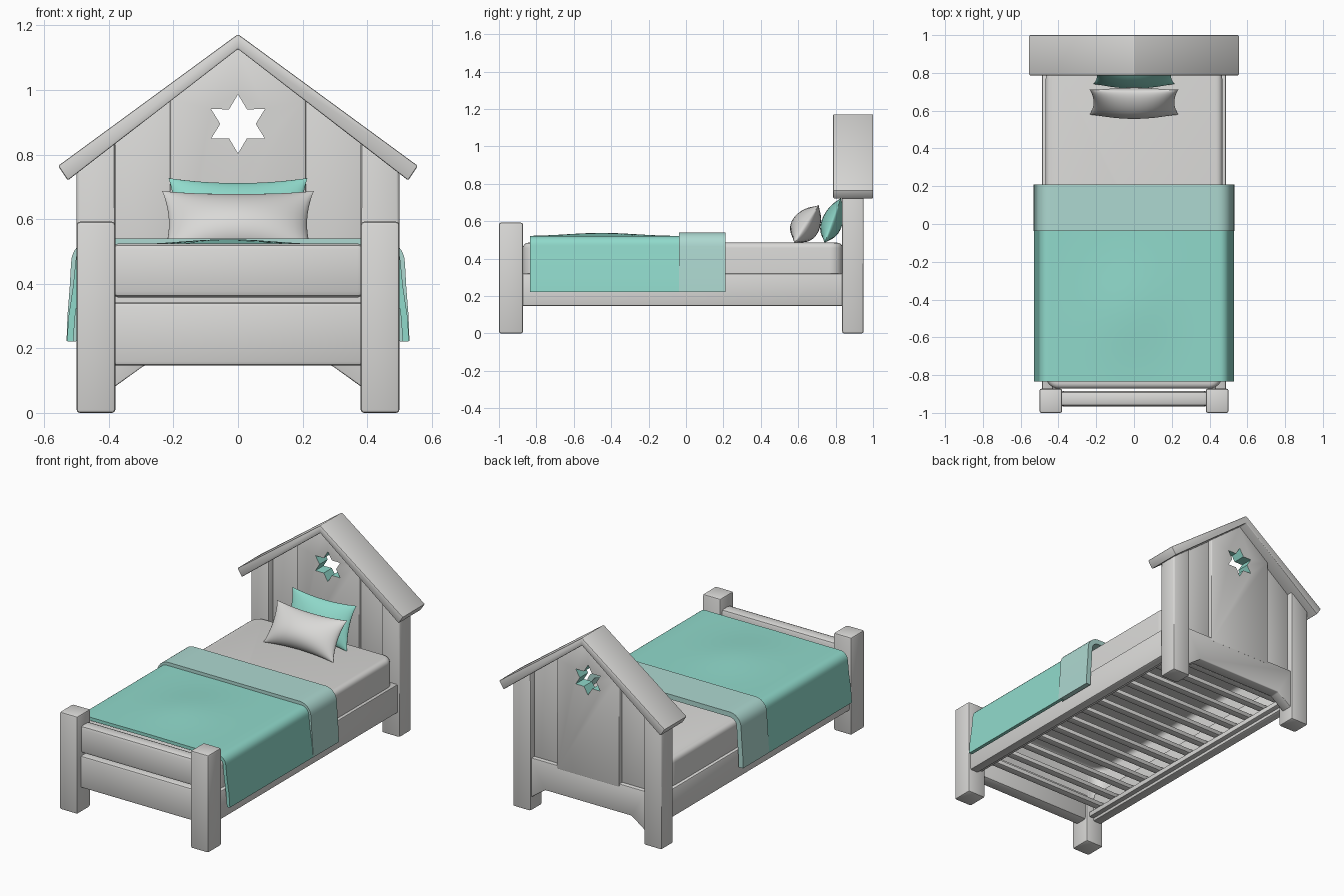
import bpy, bmesh, math
from mathutils import Vector, Matrix

if "Cube" in bpy.data.objects:
    bpy.data.objects.remove(bpy.data.objects["Cube"])


def material(name, rgb):
    m = bpy.data.materials.new(name)
    m.diffuse_color = (*rgb, 1)
    m.use_nodes = True
    m.node_tree.nodes["Principled BSDF"].inputs["Base Color"].default_value = m.diffuse_color
    return m


GREY = material("pale_grey", (0.70, 0.695, 0.68))
TEAL = material("teal", (0.28, 0.70, 0.60))
LIGHT_TEAL = material("light_teal", (0.42, 0.69, 0.635))


def finish(bm, name, mats, recalc=True, angle=40):
    if recalc:
        bmesh.ops.recalc_face_normals(bm, faces=bm.faces)
    me = bpy.data.meshes.new(name)
    bm.to_mesh(me)
    bm.free()
    ob = bpy.data.objects.new(name, me)
    bpy.context.collection.objects.link(ob)
    for m in mats:
        me.materials.append(m)
    smooth(ob, angle)
    return ob


def select(ob):
    bpy.ops.object.select_all(action='DESELECT')
    ob.select_set(True)
    bpy.context.view_layer.objects.active = ob


def smooth(ob, angle=40):
    select(ob)
    bpy.ops.object.shade_smooth_by_angle(angle=math.radians(angle))


def prism(name, pts, y0, y1, bevel=0.008, mats=(GREY,)):
    """Extrude an x-z outline along y and soften its edges."""
    bm = bmesh.new()
    f = bm.faces.new([bm.verts.new((x, y0, z)) for x, z in pts])
    ext = bmesh.ops.extrude_face_region(bm, geom=[f])
    vs = [v for v in ext["geom"] if isinstance(v, bmesh.types.BMVert)]
    bmesh.ops.translate(bm, verts=vs, vec=(0, y1 - y0, 0))
    bmesh.ops.recalc_face_normals(bm, faces=bm.faces)
    if bevel:
        bmesh.ops.bevel(bm, geom=bm.edges[:], offset=bevel, segments=2,
                        affect='EDGES', profile=0.5)
    return finish(bm, name, mats)


def box(name, x0, x1, y0, y1, z0, z1, bevel=0.008):
    return prism(name, [(x0, z0), (x1, z0), (x1, z1), (x0, z1)], y0, y1, bevel)


def under_roof(x):
    return 1.135 - 0.775 * abs(x)


# Posts, side rails, slat ledges and headboard side planks, on both sides
for s, side in ((-1, "left"), (1, "right")):
    def span(a, b):
        return sorted((s * a, s * b))
    box("front_post_" + side, *span(0.38, 0.50), -1.0, -0.872, 0, 0.592, 0.01)
    prism("back_post_" + side,
          [(s * 0.38, 0), (s * 0.50, 0), (s * 0.50, under_roof(0.5)),
           (s * 0.38, under_roof(0.38))], 0.835, 0.95, 0.01)
    box("side_rail_" + side, *span(0.43, 0.487), -0.89, 0.85, 0.147, 0.32)
    box("slat_ledge_" + side, *span(0.40, 0.435), -0.89, 0.87, 0.165, 0.195, 0.004)
    prism("headboard_side_plank_" + side,
          [(s * 0.195, 0.25), (s * 0.39, 0.25), (s * 0.39, under_roof(0.39)),
           (s * 0.195, under_roof(0.195))], 0.88, 0.912, 0.004)

# Footboard boards
box("footboard_lower", -0.39, 0.39, -0.965, -0.885, 0.147, 0.342, 0.012)
box("footboard_upper", -0.39, 0.39, -0.965, -0.885, 0.357, 0.525, 0.02)

# Bed slats
for i in range(13):
    y = -0.80 + i * 0.132
    box(f"slat_{i + 1}", -0.435, 0.435, y - 0.022, y + 0.022, 0.195, 0.222, 0.004)

# Headboard lower board with angled corners at the legs
prism("headboard_lower",
      [(-0.39, 0.075), (-0.29, 0.147), (0.29, 0.147), (0.39, 0.075),
       (0.39, 0.32), (-0.39, 0.32)], 0.868, 0.938, 0.005)

# Headboard centre plank with a star-shaped opening
plank = prism("headboard_centre_plank",
              [(-0.21, 0.30), (0.21, 0.30), (0.21, under_roof(0.21)),
               (0, under_roof(0)), (-0.21, under_roof(0.21))],
              0.862, 0.94, 0.006, (GREY, TEAL))
star = []
for k in range(12):
    r = 0.096 if k % 2 == 0 else 0.055
    a = math.pi / 2 + k * math.pi / 6
    star.append((r * math.cos(a), 0.895 + r * 0.95 * math.sin(a)))
cutter = prism("star_cutter", star, 0.7, 1.1, 0, (GREY, TEAL))
cutter.hide_render = True
for p in cutter.data.polygons:
    p.material_index = 1
mod = plank.modifiers.new("star", 'BOOLEAN')
mod.operation = 'DIFFERENCE'
mod.object = cutter
mod.solver = 'EXACT'
select(plank)
bpy.ops.object.modifier_apply(modifier="star")
bpy.data.objects.remove(cutter)
smooth(plank)

# Gable roof
prism("roof", [(0, 1.173), (0.557, 0.765), (0.527, 0.72), (0, 1.127),
               (-0.527, 0.72), (-0.557, 0.765)], 0.787, 1.0, 0.005)

# Mattress: rounded corners, soft top edge, open underneath
bm = bmesh.new()
bmesh.ops.create_cube(bm, size=1, matrix=Matrix.Translation((0, -0.017, 0.39))
                      @ Matrix.Diagonal((0.935, 1.71, 0.19, 1)))
upright = [e for e in bm.edges if abs(e.verts[0].co.z - e.verts[1].co.z) > 0.1]
bmesh.ops.bevel(bm, geom=upright, offset=0.07, segments=6, affect='EDGES', profile=0.5)
rim = [e for e in bm.edges if all(v.co.z > 0.48 for v in e.verts)]
bmesh.ops.bevel(bm, geom=rim, offset=0.028, segments=4, affect='EDGES', profile=0.5)
bmesh.ops.recalc_face_normals(bm, faces=bm.faces)
bmesh.ops.delete(bm, geom=[f for f in bm.faces if f.normal.z < -0.9], context='FACES')
finish(bm, "mattress", [GREY], recalc=False)


def drape(name, mat, y0, y1, half, top, radius, flare, rows, thick, bump):
    """A cloth over the mattress that hangs down on both sides."""
    prof = [(half + flare, 0.222), (half + flare * 0.8, 0.30), (half + flare * 0.3, 0.39)]
    for k in range(7):
        a = k / 6 * math.pi / 2
        prof.append((half - radius + radius * math.cos(a),
                     top - radius + radius * math.sin(a)))
    prof += [((half - radius) * (1 - k / 8), top) for k in range(1, 9)]
    prof = [(-x, z) for x, z in prof] + [p for p in reversed(prof[:-1])]
    bm = bmesh.new()
    grid = []
    for j in range(rows + 1):
        y = y0 + (y1 - y0) * j / rows
        grid.append([bm.verts.new((x, y, z + (bump(x, y) if z > top - 0.01 else 0)))
                     for x, z in prof])
    for a, b in zip(grid, grid[1:]):
        for i in range(len(prof) - 1):
            bm.faces.new((a[i], a[i + 1], b[i + 1], b[i]))
    ob = finish(bm, name, [mat], recalc=False)
    mod = ob.modifiers.new("thickness", 'SOLIDIFY')
    mod.thickness = thick
    mod.offset = -1
    select(ob)
    bpy.ops.object.modifier_apply(modifier="thickness")
    smooth(ob, 50)


# Blanket with a gentle ridge, and its folded-over band
drape("blanket", TEAL, -0.835, -0.02, 0.503, 0.52, 0.05, 0.027, 16, 0.02,
      lambda x, y: 0.018 * math.exp(-((x + 0.03) / 0.2) ** 2 - ((y + 0.45) / 0.25) ** 2))
drape("blanket_fold", LIGHT_TEAL, -0.038, 0.21, 0.517, 0.54, 0.075, 0.014, 4, 0.03,
      lambda x, y: 0)


def pillow(name, mat, w, h, t, loc, tilt):
    """A cushion with pinched corners, leaning back by tilt degrees."""
    n = 20
    bm = bmesh.new()
    for side in (-1, 1):
        g = []
        for j in range(n + 1):
            v = math.sin((j / n - 0.5) * math.pi)
            row = []
            for i in range(n + 1):
                u = math.sin((i / n - 0.5) * math.pi)
                d = max(0, (1 - u * u) * (1 - v * v)) ** 0.6
                low = 1 - 0.2 * v
                row.append(bm.verts.new((w * u * (1 - 0.09 * (1 - v * v)),
                                         side * t * d * low,
                                         h * v * (1 - 0.13 * (1 - u * u)))))
            g.append(row)
        for a, b in zip(g, g[1:]):
            for i in range(n):
                bm.faces.new((a[i], a[i + 1], b[i + 1], b[i]))
    bmesh.ops.remove_doubles(bm, verts=bm.verts, dist=0.0002)
    bmesh.ops.transform(bm, verts=bm.verts, matrix=Matrix.Translation(Vector(loc))
                        @ Matrix.Rotation(math.radians(-tilt), 4, 'X'))
    finish(bm, name, [mat], angle=60)


# Pillows
pillow("front_pillow", GREY, 0.235, 0.122, 0.075, (0, 0.645, 0.585), 33)
pillow("back_pillow", TEAL, 0.215, 0.13, 0.055, (0, 0.785, 0.605), 20)
